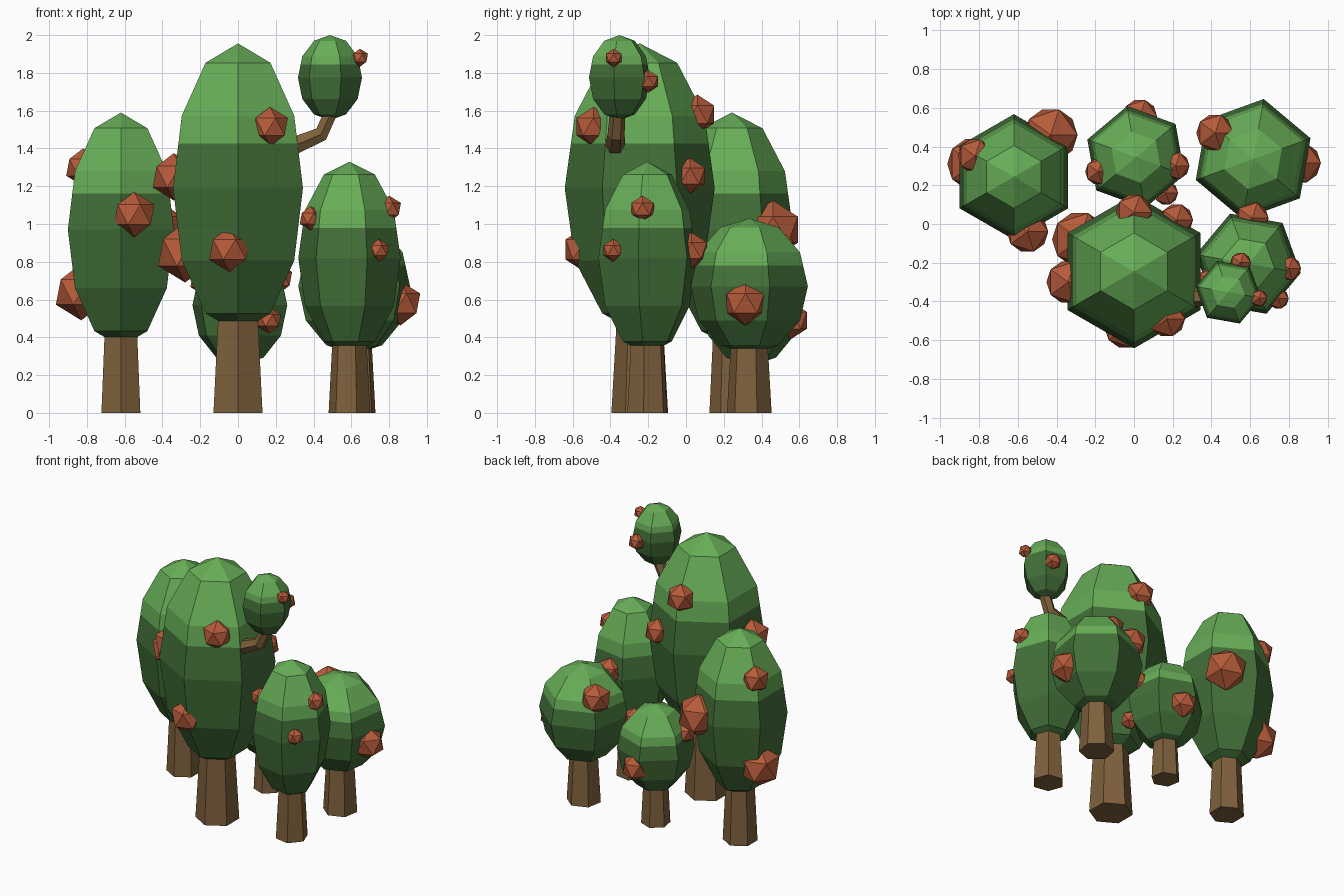
import bpy, bmesh, math
from mathutils import Vector

if "Cube" in bpy.data.objects:
    bpy.data.objects.remove(bpy.data.objects["Cube"])


def material(name, rgb):
    m = bpy.data.materials.new(name)
    m.diffuse_color = (*rgb, 1)
    m.use_nodes = True
    m.node_tree.nodes["Principled BSDF"].inputs["Base Color"].default_value = m.diffuse_color
    return m


LIGHT = material("light_leaf_green", (0.135, 0.42, 0.095))
DARK = material("dark_leaf_green", (0.055, 0.16, 0.04))
BARK = material("bark_brown", (0.21, 0.118, 0.045))
FRUIT = material("fruit_orange_red", (0.47, 0.105, 0.042))


def finish(bm, name, mats):
    bmesh.ops.recalc_face_normals(bm, faces=bm.faces[:])
    me = bpy.data.meshes.new(name)
    bm.to_mesh(me)
    bm.free()
    for m in mats:
        me.materials.append(m)
    ob = bpy.data.objects.new(name, me)
    bpy.context.collection.objects.link(ob)
    return ob


def ring(bm, c, r, phase, u=Vector((1, 0, 0)), v=Vector((0, 1, 0))):
    out = []
    for i in range(6):
        a = math.radians(phase + 60 * i)
        out.append(bm.verts.new(Vector(c) + u * r * math.cos(a) + v * r * math.sin(a)))
    return out


def bridge(bm, a, b):
    return [bm.faces.new((a[i], a[(i + 1) % 6], b[(i + 1) % 6], b[i])) for i in range(6)]


# Six-sided ellipsoid crown, light green above a cut just over the equator
def crown(name, x, y, z, r, h, phase):
    bm = bmesh.new()
    s = math.sqrt(3) / 2
    cut = 0.31
    cut_r = 1 - (1 - s) * cut / 0.5
    prof = [(-s, 0.5), (-0.5, s), (0, 1), (cut, cut_r), (0.5, s), (s, 0.5)]
    rings = [ring(bm, (x, y, z + h * k), r * q, phase) for k, q in prof]
    for a, b in zip(rings, rings[1:]):
        bridge(bm, a, b)
    for rg, k in ((rings[0], -1), (rings[-1], 1)):
        pole = bm.verts.new((x, y, z + h * k))
        for i in range(6):
            bm.faces.new((rg[i], rg[(i + 1) % 6], pole))
    for f in bm.faces:
        f.material_index = 0 if f.calc_center_median().z > z + cut * h else 1
    finish(bm, name, [LIGHT, DARK])


# Tapered six-sided trunk
def trunk(name, x, y, top, r0, r1, phase):
    bm = bmesh.new()
    a = ring(bm, (x, y, 0), r0, phase)
    b = ring(bm, (x, y, top), r1, phase)
    bridge(bm, a, b)
    bm.faces.new(a)
    bm.faces.new(b)
    finish(bm, name, [BARK])


# name, x, y, crown z, radius, half height, phase, trunk bottom / top radius
TREES = [
    ("left_tree", -0.62, 0.243, 0.97, 0.324, 0.62, 30, 0.119, 0.097),
    ("tall_tree", 0.0, -0.245, 1.19, 0.397, 0.766, 30, 0.15, 0.117),
    ("back_tree", 0.01, 0.345, 0.57, 0.267, 0.32, 40, 0.10, 0.085),
    ("right_front_tree", 0.59, -0.205, 0.82, 0.275, 0.51, -10, 0.112, 0.09),
    ("right_back_tree", 0.615, 0.335, 0.67, 0.315, 0.36, 20, 0.12, 0.098),
]
for n, x, y, z, r, h, p, r0, r1 in TREES:
    crown(n + "_crown", x, y, z, r, h, p)
    trunk(n + "_trunk", x, y, z - h * 0.8, r0, r1, p)

# Small crown on a bent branch
crown("branch_crown", 0.487, -0.352, 1.775, 0.172, 0.225, -10)
bm = bmesh.new()
side = Vector((0, 1, 0))
path = [((0.18, -0.375, 1.385), 0.056, 15), ((0.31, -0.375, 1.42), 0.053, 15),
        ((0.44, -0.37, 1.475), 0.045, 40), ((0.505, -0.36, 1.62), 0.04, 65)]
rings = []
for c, r, ang in path:
    a = math.radians(ang)
    rings.append(ring(bm, c, r, 0, side, Vector((-math.sin(a), 0, math.cos(a)))))
for a, b in zip(rings, rings[1:]):
    bridge(bm, a, b)
bm.faces.new(rings[0])
bm.faces.new(rings[-1])
finish(bm, "branch", [BARK])

# Faceted fruits: x, y, z, radius
FRUITS = {
    "left_tree": [(-0.55, -0.04, 1.05, 0.12), (-0.82, 0.35, 1.30, 0.10),
                  (-0.83, 0.31, 0.64, 0.15), (-0.43, 0.46, 0.97, 0.155)],
    "tall_tree": [(0.17, -0.49, 1.515, 0.105), (-0.045, -0.535, 0.865, 0.12),
                  (-0.34, -0.30, 1.25, 0.125), (-0.28, -0.08, 0.85, 0.16),
                  (0.0, 0.06, 1.58, 0.105), (0.22, 0.02, 1.255, 0.095)],
    "right_front_tree": [(0.80, -0.23, 1.08, 0.07), (0.745, -0.385, 0.86, 0.06),
                         (0.385, -0.29, 1.03, 0.065), (0.61, 0.03, 0.86, 0.095)],
    "right_back_tree": [(0.42, 0.47, 0.87, 0.11), (0.86, 0.315, 0.58, 0.117)],
    "back_tree": [(0.03, 0.555, 0.49, 0.10), (0.215, 0.30, 0.71, 0.08),
                  (0.165, 0.16, 0.49, 0.07), (-0.185, 0.27, 0.70, 0.075)],
    "branch": [(0.645, -0.383, 1.88, 0.048), (0.55, -0.20, 1.755, 0.06)],
}
for n, items in FRUITS.items():
    for i, (x, y, z, r) in enumerate(items):
        bm = bmesh.new()
        bmesh.ops.create_icosphere(bm, subdivisions=1, radius=r)
        ob = finish(bm, f"{n}_fruit_{i + 1}", [FRUIT])
        ob.location = (x, y, z)
